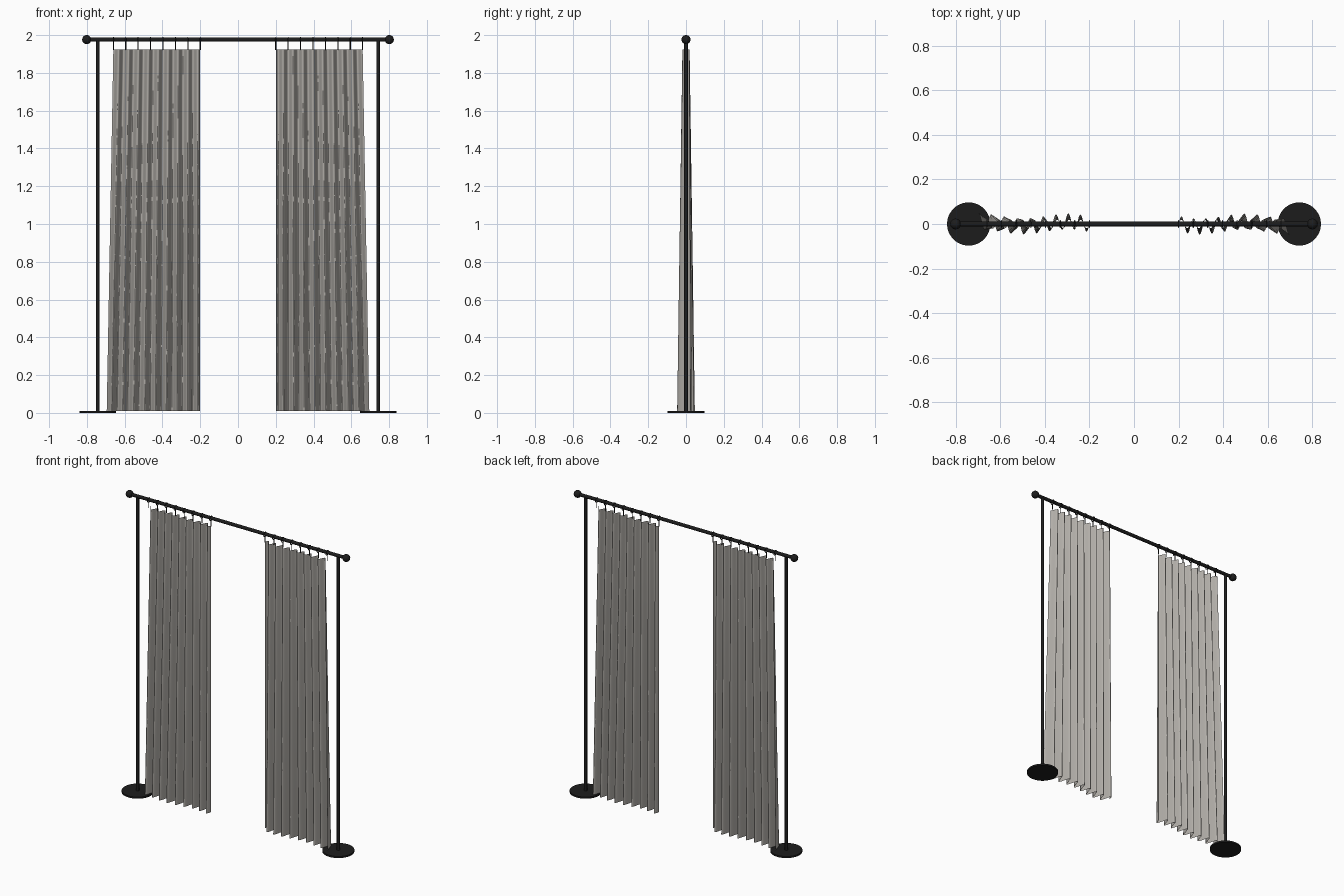
import bpy, bmesh, math
from mathutils import Vector

if "Cube" in bpy.data.objects:
    bpy.data.objects.remove(bpy.data.objects["Cube"], do_unlink=True)


def material(name, color):
    m = bpy.data.materials.new(name)
    m.use_nodes = True
    m.diffuse_color = (*color, 1)
    m.node_tree.nodes["Principled BSDF"].inputs["Base Color"].default_value = (*color, 1)
    return m


METAL = material("black metal", (0.012, 0.012, 0.012))
FABRIC = material("warm grey fabric", (0.45, 0.43, 0.40))
ROD_Z = 1.976
TOP_Z = 1.925
INNER, WIDTH_TOP, WIDTH_BOTTOM = 0.20, 0.46, 0.495


def finish(name, mat, angle=40):
    ob = bpy.context.object
    ob.name = name
    ob.data.materials.append(mat)
    bpy.ops.object.shade_smooth_by_angle(angle=math.radians(angle))
    return ob


def bar(name, a, b, r, r2=None, sides=20):
    a, b = Vector(a), Vector(b)
    bpy.ops.mesh.primitive_cone_add(vertices=sides, radius1=r, radius2=r if r2 is None else r2,
                                    depth=(b - a).length, location=(a + b) / 2,
                                    rotation=(b - a).to_track_quat('Z', 'Y').to_euler())
    return finish(name, METAL)


def curtain(name, side):
    # pleated sheet, deeper and wider towards the hem; the two panels are half-turn copies
    bm = bmesh.new()
    cols, rows, folds = 144, 12, 8.8
    grid = []
    for j in range(rows + 1):
        t = j / rows                       # 0 at the top, 1 at the hem
        width = WIDTH_TOP + (WIDTH_BOTTOM - WIDTH_TOP) * t
        amp = 0.019 + 0.017 * t
        z = TOP_Z + (0.01 - TOP_Z) * t
        row = []
        for i in range(cols + 1):
            u = i / cols
            drift = 0.011 * t * math.sin(math.tau * u * 1.25)
            y = drift - amp * math.sin(math.tau * folds * u + 0.5 * t * math.sin(5 * u))
            row.append(bm.verts.new((side * (INNER + width * u), -side * y, z)))
        grid.append(row)
    for a, b in zip(grid, grid[1:]):
        for i in range(cols):
            bm.faces.new((a[i], b[i], b[i + 1], a[i + 1]))
    # face the sheet forward
    bm.normal_update()
    if sum(f.normal.y for f in bm.faces) > 0:
        bmesh.ops.reverse_faces(bm, faces=bm.faces[:])
    mesh = bpy.data.meshes.new(name)
    bm.to_mesh(mesh)
    bm.free()
    ob = bpy.data.objects.new(name, mesh)
    bpy.context.collection.objects.link(ob)
    mesh.materials.append(FABRIC)
    mesh.shade_smooth()


# Rod across the top
bar("curtain_rod", (-0.8, 0, ROD_Z), (0.8, 0, ROD_Z), 0.011)

for side, label in ((1, "left"), (-1, "right")):
    # Round foot, post and end ball
    x = side * 0.742
    bpy.ops.mesh.primitive_cylinder_add(vertices=48, radius=0.097, depth=0.011, location=(x, 0, 0.0055))
    finish(label + "_base", METAL)
    bar(label + "_post", (x, 0, 0.005), (x, 0, ROD_Z), 0.010)
    bpy.ops.mesh.primitive_uv_sphere_add(segments=28, ring_count=16, radius=0.024,
                                         location=(side * 0.801, 0, ROD_Z))
    finish(label + "_finial", METAL, 60)
    curtain(label + "_curtain", side)
    # Rings and the hooks that carry the curtain
    for k in range(8):
        rx = side * (INNER + WIDTH_TOP * k / 7)
        bpy.ops.mesh.primitive_torus_add(major_segments=24, minor_segments=8, major_radius=0.0145,
                                         minor_radius=0.0028, location=(rx, 0, ROD_Z - 0.003),
                                         rotation=(0, math.pi / 2, 0))
        finish(f"{label}_ring_{k + 1}", METAL, 60)
        bar(f"{label}_hook_{k + 1}", (rx, 0, ROD_Z - 0.017), (rx, 0, TOP_Z - 0.004), 0.0028, sides=8)
